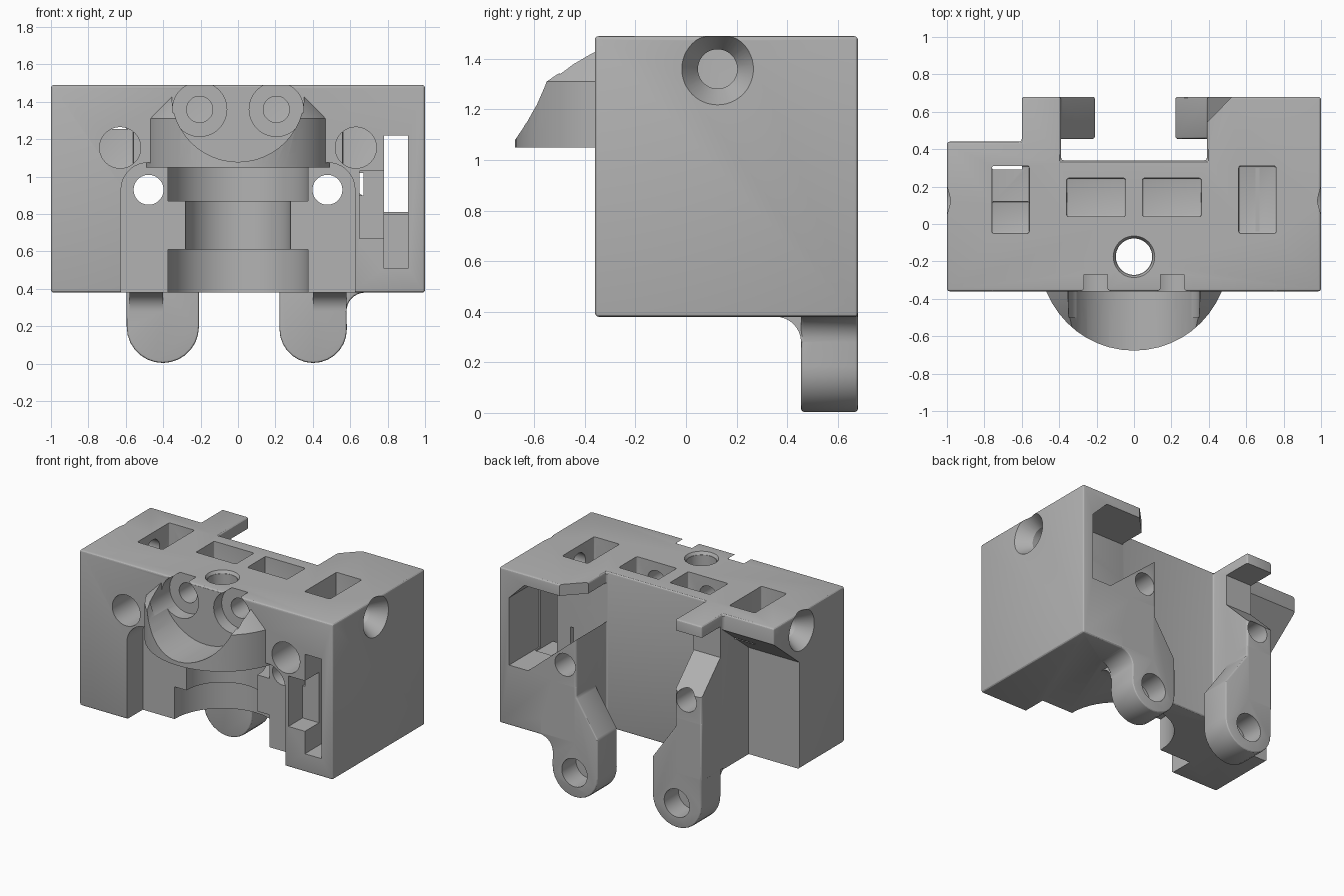
import bpy, bmesh, math
from mathutils import Matrix, Vector

if "Cube" in bpy.data.objects:
    bpy.data.objects.remove(bpy.data.objects["Cube"], do_unlink=True)

grey = bpy.data.materials.new("plain grey")
grey.use_nodes = True
grey.diffuse_color = (0.45, 0.45, 0.45, 1)
grey.node_tree.nodes["Principled BSDF"].inputs["Base Color"].default_value = (0.45, 0.45, 0.45, 1)


def make(name, bm, bevel=0):
    bmesh.ops.recalc_face_normals(bm, faces=bm.faces[:])
    me = bpy.data.meshes.new(name)
    bm.to_mesh(me)
    bm.free()
    ob = bpy.data.objects.new(name, me)
    bpy.context.collection.objects.link(ob)
    me.materials.append(grey)
    if bevel:
        mod = ob.modifiers.new("rounded edges", 'BEVEL')
        mod.width, mod.segments, mod.limit_method = bevel, 3, 'ANGLE'
        apply(ob, mod)
    return ob


def apply(ob, mod):
    bpy.context.view_layer.objects.active = ob
    bpy.ops.object.modifier_apply(modifier=mod.name)


def prism(name, pts, axis, lo, hi, bevel=0):
    """Extrude a 2D outline along an axis; points are the other two axes in order."""
    place = {'x': lambda a, b, h: (h, a, b), 'y': lambda a, b, h: (a, h, b),
             'z': lambda a, b, h: (a, b, h)}[axis]
    bm = bmesh.new()
    face = bm.faces.new([bm.verts.new(place(a, b, lo)) for a, b in pts])
    ext = bmesh.ops.extrude_face_region(bm, geom=[face])
    moved = [v for v in ext["geom"] if isinstance(v, bmesh.types.BMVert)]
    bmesh.ops.translate(bm, verts=moved, vec=place(0, 0, hi - lo))
    return make(name, bm, bevel)


def box(x0, x1, y0, y1, z0, z1, bevel=0):
    return prism("block", [(x0, y0), (x1, y0), (x1, y1), (x0, y1)], 'z', z0, z1, bevel)


def rod(axis, a, b, lo, hi, r, r2=None):
    """Round bar or cone along an axis through (a, b) on the other two axes."""
    mid = (lo + hi) / 2
    rot, loc = {'x': (Matrix.Rotation(math.pi / 2, 4, 'Y'), (mid, a, b)),
                'y': (Matrix.Rotation(-math.pi / 2, 4, 'X'), (a, mid, b)),
                'z': (Matrix.Identity(4), (a, b, mid))}[axis]
    bm = bmesh.new()
    bmesh.ops.create_cone(bm, cap_ends=True, segments=48, radius1=r,
                          radius2=r if r2 is None else r2, depth=hi - lo,
                          matrix=Matrix.Translation(Vector(loc)) @ rot)
    return make("rod", bm)


def arc(cx, cy, r, start, end, n=14):
    steps = [math.radians(start + (end - start) * i / n) for i in range(n + 1)]
    return [(cx + r * math.cos(t), cy + r * math.sin(t)) for t in steps]


def combine(ob, tool, how='DIFFERENCE'):
    mod = ob.modifiers.new("combine", 'BOOLEAN')
    mod.operation, mod.solver, mod.object = how, 'EXACT', tool
    apply(ob, mod)
    bpy.data.objects.remove(tool, do_unlink=True)


# Main block from its plan outline
outline = [(-1, -.36), (1, -.36), (1, .68), (.39, .68), (.39, .34), (-.39, .34),
           (-.39, .68), (-.6, .68), (-.6, .44), (-1, .44)]
body = prism("mount_body", outline, 'z', .38, 1.49, .015)


def cut(tool):
    combine(body, tool)


def add(tool):
    combine(body, tool, 'UNION')


# Stepped back on the right arm: sloped overhang and gap under the top tab
cut(prism("overhang", [(.15, .2), (.15, 1.14), (.47, 1.4), (.47, .2)], 'x', -1.1, -.6))
cut(prism("tab_gap", [(.72, .94), (.47, 1.19), (.47, 1.41), (.72, 1.41)], 'x', -.65, -.3))

# Cavity in the left arm, open to the back and the centre
cut(prism("cavity", [(.3, 1.207), (.77, .81), (.92, .81), (.92, 1.29), (.8, 1.41), (.3, 1.41)],
          'y', .342, .8))
cut(prism("top_corner", [(.3, .45), (.3, .8), (.64, .8)], 'z', 1.3, 1.6))

# Legs
for side in (1, -1):
    if side > 0:
        outer = [(.6, .8), (.68, .5)] + arc(.68, .28, .1, 90, 180, 8)
        r = .18
    else:
        outer = [(.6, .8)]
        r = .193
    pts = outer + arc(.402, r + .004, r, 0, -180) + [(.402 - r, .46), (.39, .72), (.39, .8)]
    add(prism("leg", [(side * x, z) for x, z in pts], 'y', .455, .68, .012))
    fillet = [(.5, .45), (.33, .45), (.33, .38)] + arc(.355, .28, .1, 90, 0, 8) + [(.5, .28)]
    lo, hi = sorted((side * .4, side * .58))
    add(prism("leg_fillet", fillet, 'x', lo, hi))

# Front recess with round shoulders
cut(box(-.48, .48, -.5, -.18, .2, 1.05))
for side in (1, -1):
    cut(rod('y', side * .48, .93, -.5, -.18, .145))
    lo, hi = sorted((side * .4, side * .625))
    cut(box(lo, hi, -.5, -.18, .2, .93))

# Collar: cylinder with a cone above, hollowed by a round trough
collar = rod('z', 0, -.172, 1.05, 1.31, .505)
combine(collar, rod('z', 0, -.172, 1.31, 1.48, .505, .354), 'UNION')
combine(collar, rod('y', 0, 1.433, -.9, -.36, .354))
combine(collar, box(-.354, .354, -.9, -.36, 1.433, 1.6))
combine(collar, box(-.7, .7, -.28, .6, .9, 1.6))
add(collar)

# Grooved seat for the vertical barrel and the bore above it
for z0, z1, r in ((.3, .61, .375), (.6, .88, .28), (.87, 1.05, .375)):
    cut(rod('z', 0, -.175, z0, z1, r))
cut(rod('z', 0, -.175, 1, 1.6, .097))
cut(rod('z', 0, -.175, 1.47, 1.51, .1, .122))

# Pockets in the top
for side in (1, -1):
    x0, x1 = sorted((side * .045, side * .36))
    cut(box(x0, x1, .04, .245, 1.22, 1.6, .01))
cut(box(.56, .76, -.05, .31, 1.02, 1.6, .01))
cut(box(-.76, -.56, -.05, .12, 1.03, 1.6, .01))
cut(box(-.76, -.56, .1, .31, 1.255, 1.6, .01))

# Screw holes, mirrored left and right
for side in (1, -1):
    cut(rod('y', side * .205, 1.36, -.5, -.27, .145))
    cut(rod('y', side * .205, 1.36, -.3, .15, .07))
    cut(rod('y', side * .63, 1.155, -.5, 0, .11))
    cut(rod('y', side * .478, .93, -.3, .8, .08))
    cut(rod('y', side * .404, .18, .52, .8, .1))
    lo, hi = sorted((side * .7, side * 1.1))
    cut(rod('x', .125, 1.36, lo, hi, .078))
    if side > 0:
        cut(rod('x', .125, 1.36, .9, 1.005, .078, .145))
    else:
        cut(rod('x', .125, 1.36, -1.005, -.9, .145, .078))

# Slot and pocket on the front left
cut(box(.78, .91, -.5, .2, .51, 1.22))
cut(box(.78, .91, .1, .4, .8, 1.22))
cut(box(.65, .79, -.5, -.2, .67, 1.03))
cut(box(.65, .67, -.3, .4, .9, 1.02))

# Smooth round surfaces, keep sharp edges
bpy.ops.object.select_all(action='DESELECT')
body.select_set(True)
bpy.context.view_layer.objects.active = body
bpy.ops.object.shade_smooth_by_angle(angle=math.radians(25))
